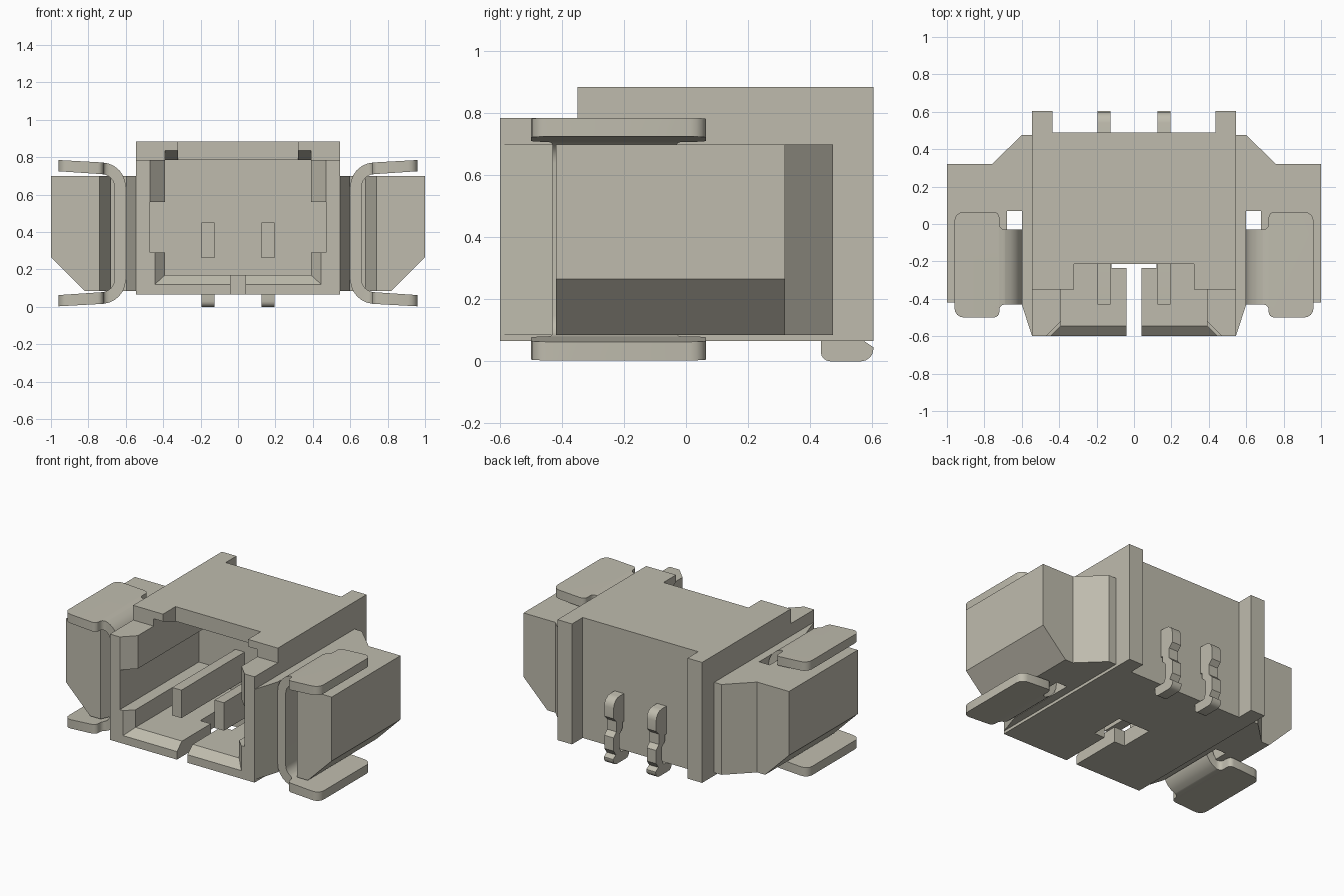
import bpy, bmesh, math
from mathutils import Vector

cube = bpy.data.objects.get("Cube")
if cube:
    bpy.data.objects.remove(cube, do_unlink=True)

COLOUR = (0.52, 0.50, 0.42, 1)
mat = bpy.data.materials.new("warm_grey_beige")
mat.use_nodes = True
mat.diffuse_color = COLOUR
bsdf = next(n for n in mat.node_tree.nodes if n.type == 'BSDF_PRINCIPLED')
bsdf.inputs["Base Color"].default_value = COLOUR
bsdf.inputs["Roughness"].default_value = 0.6


def make(name, bm):
    bmesh.ops.recalc_face_normals(bm, faces=bm.faces)
    mesh = bpy.data.meshes.new(name)
    bm.to_mesh(mesh)
    bm.free()
    mesh.materials.append(mat)
    ob = bpy.data.objects.new(name, mesh)
    bpy.context.collection.objects.link(ob)
    return ob


def prism(name, pts, axis, lo, hi):
    """Extrude a 2D outline along one axis; the other two axes keep their order."""
    def place(p, d):
        c = list(p)
        c.insert("xyz".index(axis), d)
        return c
    bm = bmesh.new()
    face = bm.faces.new([bm.verts.new(place(p, lo)) for p in pts])
    new = bmesh.ops.extrude_face_region(bm, geom=[face])["geom"]
    move = Vector(place((0, 0), hi - lo))
    bmesh.ops.translate(bm, vec=move, verts=[v for v in new if isinstance(v, bmesh.types.BMVert)])
    return make(name, bm)


def box(name, x0, x1, y0, y1, z0, z1):
    return prism(name, [(x0, y0), (x1, y0), (x1, y1), (x0, y1)], "z", z0, z1)


def hull(name, pts):
    bm = bmesh.new()
    for p in pts:
        bm.verts.new(p)
    bmesh.ops.convex_hull(bm, input=bm.verts)
    return make(name, bm)


def rounded(pts, steps=6):
    """Round outline corners given as (u, v, radius)."""
    out = []
    for i, (u, v, r) in enumerate(pts):
        p = Vector((u, v))
        if r == 0:
            out.append((u, v))
            continue
        a = (Vector(pts[i - 1][:2]) - p).normalized()
        b = (Vector(pts[(i + 1) % len(pts)][:2]) - p).normalized()
        half = a.angle(b) / 2
        centre = p + (a + b).normalized() * r / math.sin(half)
        s = p + a * r / math.tan(half) - centre
        e = p + b * r / math.tan(half) - centre
        turn = s.angle(e)
        for k in range(steps + 1):
            t = k / steps
            w = (s * math.sin((1 - t) * turn) + e * math.sin(t * turn)) / math.sin(turn)
            out.append(tuple(centre + w))
    return out


def apply(ob, mod):
    bpy.ops.object.select_all(action='DESELECT')
    bpy.context.view_layer.objects.active = ob
    ob.select_set(True)
    bpy.ops.object.modifier_apply(modifier=mod.name)


def boolean(ob, cutter, op='DIFFERENCE'):
    mod = ob.modifiers.new("cut", 'BOOLEAN')
    mod.operation, mod.solver, mod.object = op, 'EXACT', cutter
    apply(ob, mod)
    bpy.data.objects.remove(cutter, do_unlink=True)


def mirror(ob):
    mod = ob.modifiers.new("mirror", 'MIRROR')
    mod.use_mirror_merge = False
    apply(ob, mod)


def smooth(ob):
    bpy.ops.object.select_all(action='DESELECT')
    bpy.context.view_layer.objects.active = ob
    ob.select_set(True)
    bpy.ops.object.shade_smooth_by_angle(angle=math.radians(30))


# Housing: stepped side outline, hollowed from the front
housing = prism("housing", [(-0.6, 0.065), (0.605, 0.065), (0.605, 0.885),
                            (-0.35, 0.885), (-0.35, 0.785), (-0.6, 0.785)], "x", -0.545, 0.545)
boolean(housing, prism("cavity", [(-0.7, 0.17), (0.25, 0.17), (0.25, 0.785), (-0.215, 0.785),
                                  (-0.35, 0.835), (-0.7, 0.835)], "x", -0.39, 0.39))
boolean(housing, box("rear_recess", -0.435, 0.435, 0.49, 0.7, 0, 1))
boolean(housing, box("roof_notch", -0.32, 0.32, -0.7, -0.215, 0.7, 1))
boolean(housing, box("wall_grooves", -0.47, 0.47, -0.7, 0.25, 0.29, 0.56))
boolean(housing, box("floor_slit", -0.04, 0.04, -0.7, -0.2, 0, 0.25))
boolean(housing, box("floor_window", -0.12, 0.12, -0.235, 0, 0, 0.25))

# Bevelled mouth of the cavity, wider above the grooves
boolean(housing, hull("mouth", [(s * x, y, z) for s in (-1, 1)
                                for x, y, z in ((0.5, -0.655, 0.07), (0.5, -0.655, 0.9),
                                                (0.39, -0.545, 0.17), (0.39, -0.545, 0.9))]))
boolean(housing, hull("upper_mouth", [(s * x, y, z) for s in (-1, 1)
                                      for x, y in ((0.525, -0.655), (0.39, -0.52))
                                      for z in (0.56, 0.9)]))

# Side wings with a slot for the metal tabs and a sloped lower edge
wings = prism("side_wings", [(0.545, -0.6), (0.6, -0.43), (0.6, 0.07), (0.68, 0.07), (0.68, -0.29),
                             (0.74, -0.42), (1, -0.42), (1, 0.32), (0.76, 0.32), (0.6, 0.475),
                             (0.52, 0.475), (0.52, -0.5)], "z", 0.085, 0.7)
boolean(wings, prism("wing_slope", [(1.1, 0.365), (0.72, -0.015), (1.1, -0.015)], "y", -1, 1))
mirror(wings)

# Bent metal solder tabs: C section trimmed to a rounded outline
tabs = prism("solder_tabs", rounded([(0.96, 0.785, 0), (0.6, 0.765, 0.13), (0.6, 0.023, 0.13),
                                     (0.96, 0.003, 0), (0.96, 0.063, 0), (0.66, 0.083, 0.07),
                                     (0.66, 0.705, 0.07), (0.96, 0.725, 0)]), "y", -0.6, 0.2)
boolean(tabs, prism("tab_outline", rounded([(0.5, -0.43, 0), (0.72, -0.43, 0.03), (0.72, -0.5, 0.03),
                                            (0.96, -0.5, 0.05), (0.96, 0.065, 0.05),
                                            (0.72, 0.065, 0.03), (0.72, -0.03, 0.03),
                                            (0.5, -0.03, 0)], 4), "z", -0.2, 1), 'INTERSECT')
mirror(tabs)
smooth(tabs)

# Contact pins: blade inside, bent leg with a kink, and a flat foot
pins = prism("contact_pins", rounded([(-0.43, 0.26, 0), (-0.43, 0.45, 0), (0.6, 0.45, 0.06),
                                      (0.6, 0.32, 0), (0.57, 0.29, 0), (0.57, 0.22, 0),
                                      (0.6, 0.19, 0), (0.6, 0.1, 0), (0.575, 0.065, 0),
                                      (0.605, 0.045, 0), (0.605, 0, 0.04), (0.435, 0, 0.03),
                                      (0.435, 0.065, 0), (0.52, 0.065, 0), (0.535, 0.1, 0),
                                      (0.535, 0.19, 0), (0.505, 0.22, 0), (0.505, 0.26, 0)], 4),
             "x", 0.125, 0.195)
mirror(pins)
smooth(pins)
